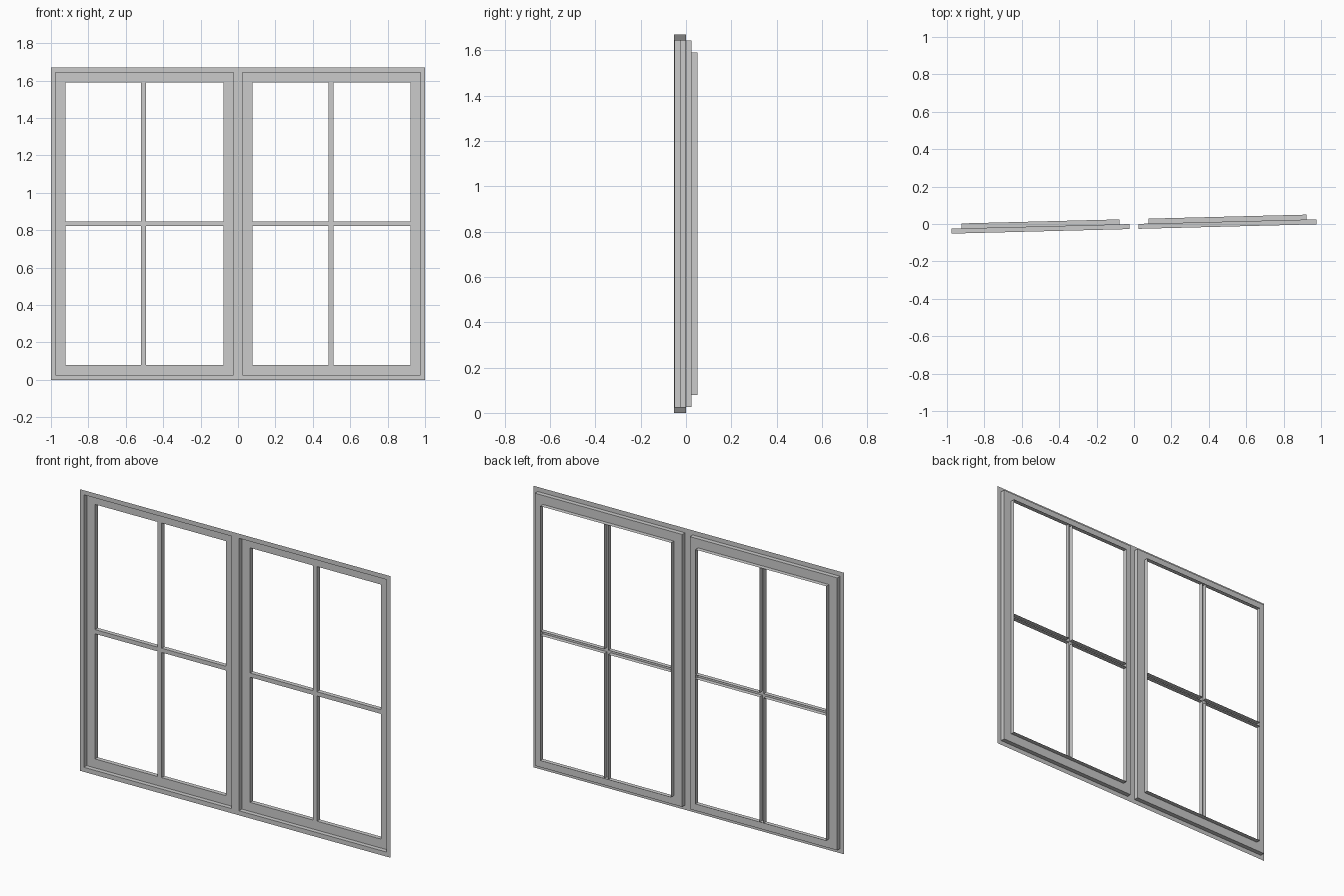
import bpy, bmesh

if "Cube" in bpy.data.objects:
    bpy.data.objects.remove(bpy.data.objects["Cube"])

H = 1.67        # overall height
STEP = 0.0265   # depth of each recess step


def pos(x, z, d):
    """Point on the slightly skewed wall plane, d behind its front face."""
    return (x, -0.0265 + 0.0255 * x + d, z)


def rect(x0, x1, z0, z1, d):
    return [pos(x, z, d) for x, z in ((x0, z0), (x1, z0), (x1, z1), (x0, z1))]


def band(a, b):
    """Quads joining two closed loops of equal length."""
    n = len(a)
    return [(a[i], a[(i + 1) % n], b[(i + 1) % n], b[i]) for i in range(n)]


def make(name, faces):
    bm = bmesh.new()
    for f in faces:
        bm.faces.new([bm.verts.new(p) for p in f])
    bmesh.ops.remove_doubles(bm, verts=bm.verts, dist=1e-5)
    me = bpy.data.meshes.new(name)
    bm.to_mesh(me)
    bm.free()
    ob = bpy.data.objects.new(name, me)
    bpy.context.collection.objects.link(ob)
    return ob


def glazing_bars(x0, x1, z0, z1, cx, cz, w):
    """Hollow cross-shaped channel, open at the back."""
    l, r, b, t = cx - w, cx + w, cz - w, cz + w
    pts = [(l, z0), (r, z0), (r, b), (x1, b), (x1, t), (r, t),
           (r, z1), (l, z1), (l, t), (x0, t), (x0, b), (l, b)]
    front = [pos(x, z, STEP) for x, z in pts]
    back = [pos(x, z, 2 * STEP) for x, z in pts]
    walls = [q[::-1] for i, q in enumerate(band(front, back)) if i % 3]
    return [front] + walls


frame = []
for side, s, cx in (("left", -1, -0.505), ("right", 1, 0.497)):
    def span(a, b):
        return sorted((s * a, s * b))
    outer, mid, inner = span(0, 1), span(0.025, 0.975), span(0.078, 0.922)

    # flat outer frame sheet around this sash
    frame += band(rect(*outer, 0, H, 0), rect(*mid, 0.027, H - 0.027, 0))

    # sash: first reveal, recessed border, second reveal
    m0 = rect(*mid, 0.027, H - 0.027, 0)
    m1 = rect(*mid, 0.027, H - 0.027, STEP)
    i1 = rect(*inner, 0.08, H - 0.08, STEP)
    i2 = rect(*inner, 0.08, H - 0.08, 2 * STEP)
    make(side + "_sash", band(m0, m1) + band(m1, i1) + band(i1, i2))

    # crossing bars dividing the sash into four panes
    make(side + "_glazing_bars",
         glazing_bars(*inner, 0.08, H - 0.08, cx, H / 2, 0.0125))

make("outer_frame", frame)
